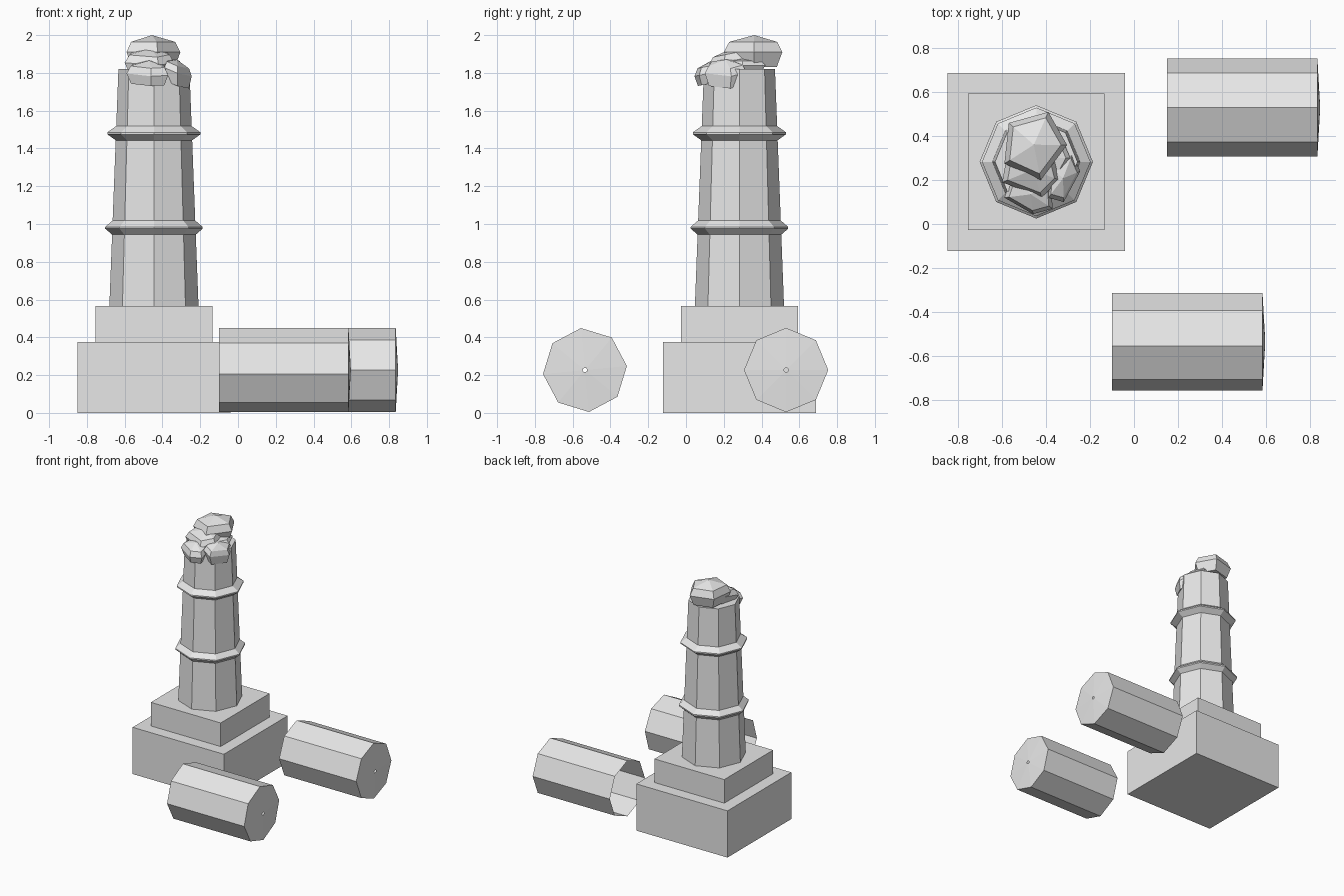
import bpy
import bmesh
from math import cos, sin, pi, radians
from mathutils import Matrix, Vector

cube = bpy.data.objects.get("Cube")
if cube:
    bpy.data.objects.remove(cube, do_unlink=True)

stone = bpy.data.materials.new("pale_stone")
stone.use_nodes = True
grey = (0.8, 0.8, 0.8, 1)
stone.diffuse_color = grey
stone.node_tree.nodes["Principled BSDF"].inputs["Base Color"].default_value = grey


def finish(name, bm, matrix=Matrix()):
    bmesh.ops.recalc_face_normals(bm, faces=bm.faces)
    mesh = bpy.data.meshes.new(name)
    bm.to_mesh(mesh)
    bm.free()
    mesh.materials.append(stone)
    obj = bpy.data.objects.new(name, mesh)
    obj.matrix_world = matrix
    bpy.context.collection.objects.link(obj)
    return obj


def block(name, center, size):
    bm = bmesh.new()
    bmesh.ops.create_cube(bm, size=1)
    bmesh.ops.scale(bm, vec=size, verts=bm.verts)
    finish(name, bm, Matrix.Translation(center))


def loft(bm, rings):
    """Bridge successive rings of points with quads."""
    loops = [[bm.verts.new(p) for p in ring] for ring in rings]
    n = len(loops[0])
    for low, high in zip(loops, loops[1:]):
        for i in range(n):
            j = (i + 1) % n
            bm.faces.new((low[i], low[j], high[j], high[i]))
    return loops


def octagon(radius, z):
    return [(radius * cos(i * pi / 4), radius * sin(i * pi / 4), z) for i in range(8)]


def turned(name, profile, matrix, cap=False):
    bm = bmesh.new()
    loops = loft(bm, [octagon(r, z) for r, z in profile])
    if cap:
        bm.faces.new(loops[-1])
    finish(name, bm, matrix)


def rock(name, outline, bottom, middle, top, lean=(0, 0)):
    """Faceted boulder from a plan outline, leaning with its plan position."""
    points = [Vector(p) for p in outline]
    center = sum(points, Vector((0, 0))) / len(points)
    tilt = Vector(lean)

    def ring(scale, z):
        out = []
        for p in points:
            q = (p - center) * scale
            out.append((*(center + q), z + q.dot(tilt)))
        return out

    bm = bmesh.new()
    loops = loft(bm, [ring(0.8, bottom), ring(1, middle), ring(0.82, middle * 0.4 + top * 0.6)])
    bm.faces.new(loops[0])
    apex = bm.verts.new((*center, top))
    upper = loops[-1]
    for a, b in zip(upper, upper[1:] + upper[:1]):
        bm.faces.new((a, b, apex))
    finish(name, bm)


# Stepped pedestal
block("pedestal_base", (-0.445, 0.283, 0.188), (0.81, 0.81, 0.375))
block("pedestal_step", (-0.445, 0.283, 0.47), (0.62, 0.62, 0.19))

# Tapered standing column and its two collars
axis = Matrix.Translation((-0.445, 0.283, 0))
turned("column_shaft", [(0.236, 0.565), (0.188, 1.82)], axis, cap=True)
for name, z, inner, outer in (("lower_collar", 0.98, 0.217, 0.258),
                              ("upper_collar", 1.48, 0.198, 0.247)):
    turned(name, [(inner, z - 0.04), (outer, z - 0.005), (outer, z + 0.005),
                  (inner, z + 0.04)], axis)

# Fallen drums: open on one end, shallow dome with a pinhole on the other
for name, x, y, spin in (("fallen_drum_back", 0.15, 0.53, 0),
                         ("fallen_drum_front", -0.10, -0.535, 5.5)):
    lay = (Matrix.Translation((x, y, 0.227)) @ Matrix.Rotation(radians(spin), 4, "X")
           @ Matrix.Rotation(pi / 2, 4, "Y"))
    turned(name, [(0.223, 0), (0.223, 0.685), (0.012, 0.697)], lay)

# Rubble heaped on the broken column top
rock("top_boulder", [(-0.39, 0.51), (-0.57, 0.46), (-0.59, 0.275), (-0.425, 0.2),
                     (-0.305, 0.36)], 1.83, 1.91, 2.0)
rock("middle_boulder", [(-0.6, 0.19), (-0.42, 0.12), (-0.34, 0.2), (-0.38, 0.36),
                        (-0.57, 0.36)], 1.8, 1.865, 1.93, (0, 0.2))
rock("front_boulder", [(-0.59, 0.12), (-0.46, 0.045), (-0.37, 0.07), (-0.38, 0.2),
                       (-0.55, 0.24)], 1.745, 1.8, 1.865, (0, 0.2))
rock("side_boulder", [(-0.39, 0.12), (-0.32, 0.1), (-0.245, 0.24), (-0.28, 0.32),
                      (-0.38, 0.26)], 1.74, 1.81, 1.87, (-0.4, 0.1))
rock("inner_boulder", [(-0.36, 0.17), (-0.29, 0.3), (-0.34, 0.42), (-0.5, 0.42),
                       (-0.52, 0.2)], 1.8, 1.84, 1.88)
